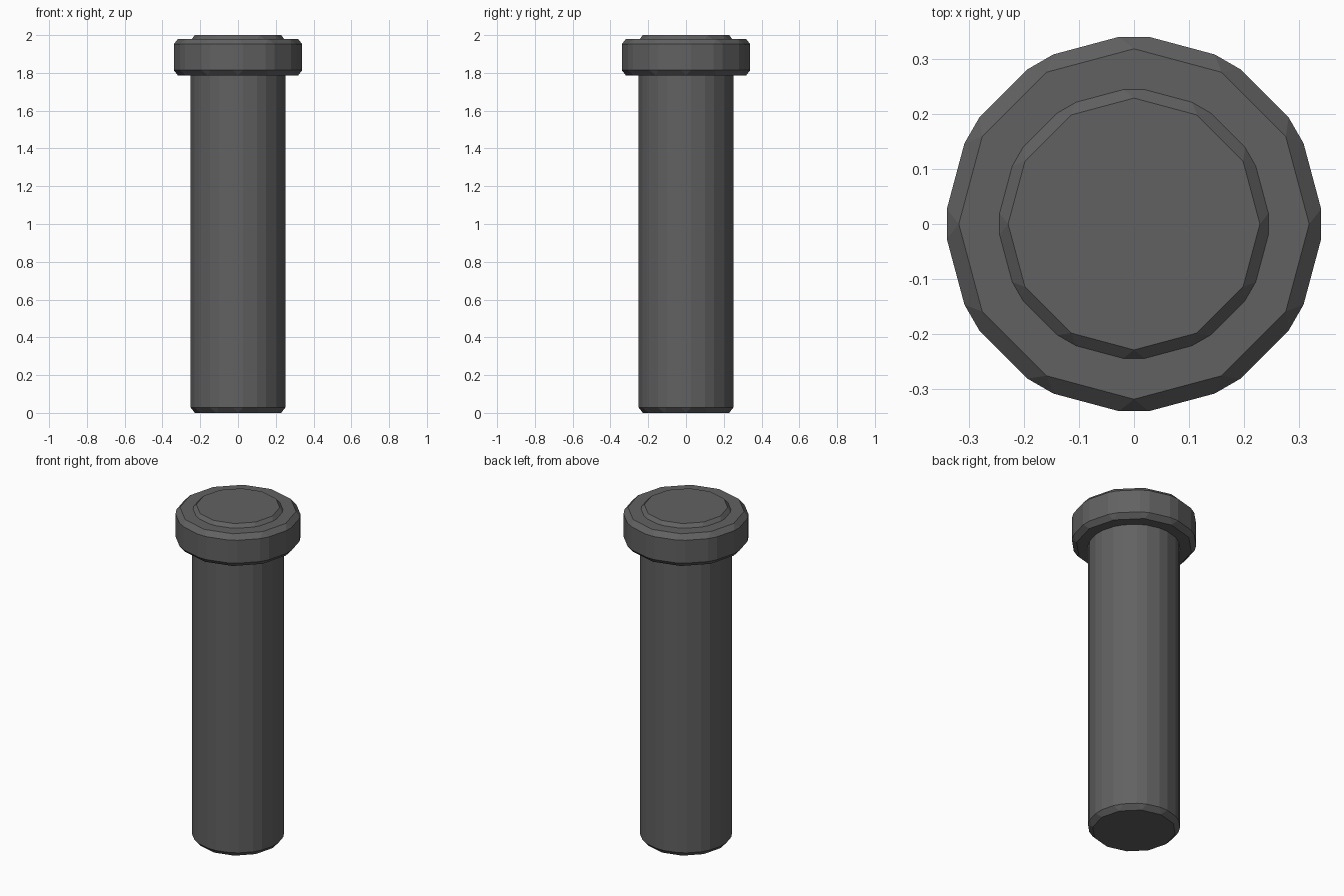
import bpy, math

if "Cube" in bpy.data.objects:
    bpy.data.objects.remove(bpy.data.objects["Cube"])

mat = bpy.data.materials.new("dark_grey")
mat.diffuse_color = (0.12, 0.12, 0.12, 1)
mat.use_nodes = True
mat.node_tree.nodes["Principled BSDF"].inputs["Base Color"].default_value = mat.diffuse_color


def bevelled_cylinder(name, radius, z0, z1):
    # twelve-sided cylinder, a corner on each axis, every edge chamfered
    bpy.ops.mesh.primitive_cylinder_add(
        vertices=12, radius=radius, depth=z1 - z0, location=(0, 0, (z0 + z1) / 2))
    ob = bpy.context.object
    ob.name = name
    ob.data.materials.append(mat)
    bev = ob.modifiers.new("chamfer", 'BEVEL')
    bev.width = 0.028
    bev.segments = 1
    bev.limit_method = 'NONE'
    return ob


# long pin running full height
bevelled_cylinder("pin_shaft", 0.2575, 0.0, 2.0)
# wider collar just below the top of the pin
bevelled_cylinder("pin_head", 0.347, 1.786, 1.98)
